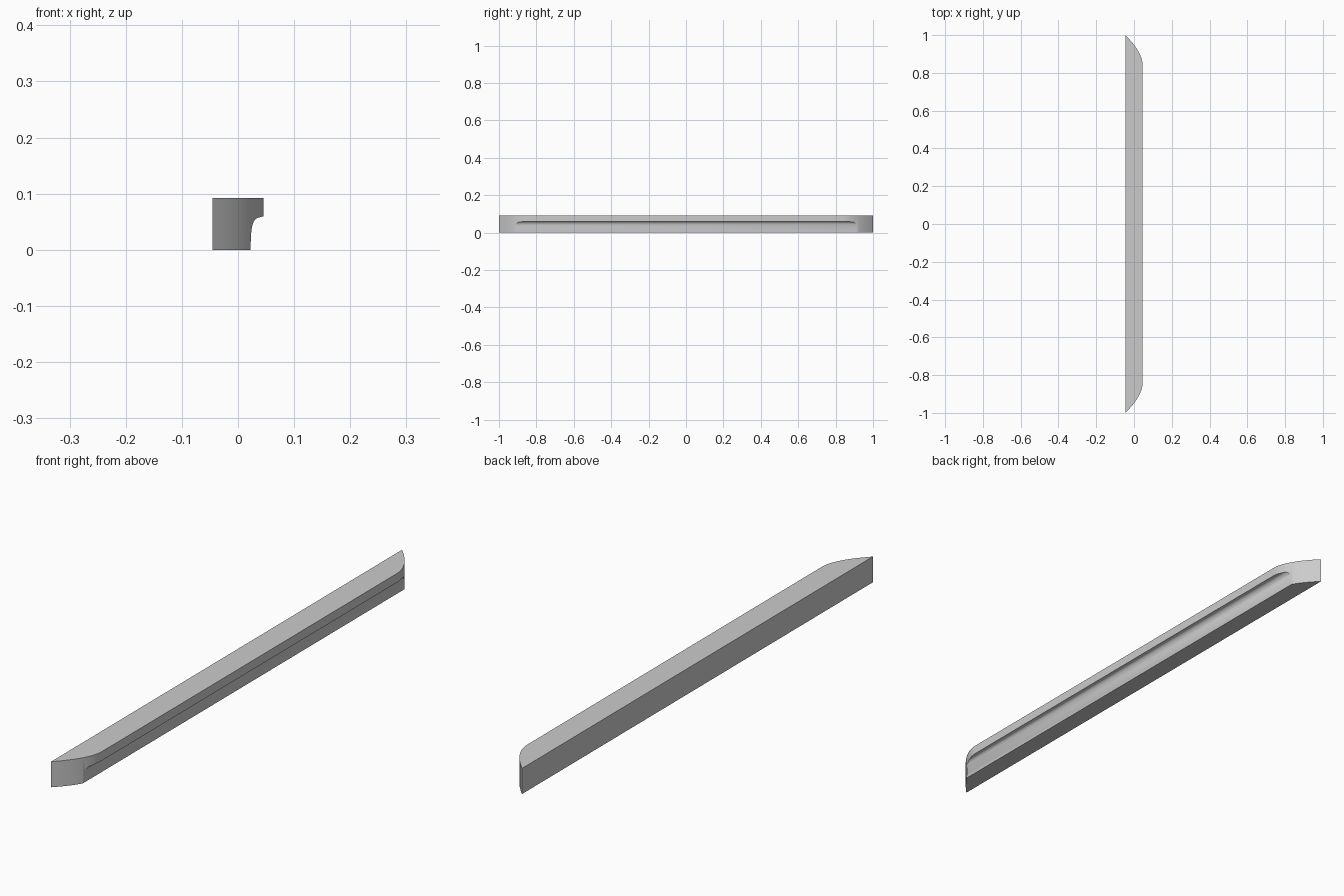
import bpy, bmesh

if "Cube" in bpy.data.objects:
    bpy.data.objects.remove(bpy.data.objects["Cube"])


def prism(name, pts, lift):
    """Extrude a closed outline of 3D points along the vector lift."""
    bm = bmesh.new()
    face = bm.faces.new([bm.verts.new(p) for p in pts])
    res = bmesh.ops.extrude_face_region(bm, geom=[face])
    verts = [g for g in res["geom"] if isinstance(g, bmesh.types.BMVert)]
    bmesh.ops.translate(bm, verts=verts, vec=lift)
    bmesh.ops.recalc_face_normals(bm, faces=bm.faces)
    mesh = bpy.data.meshes.new(name)
    bm.to_mesh(mesh)
    bm.free()
    obj = bpy.data.objects.new(name, mesh)
    bpy.context.collection.objects.link(obj)
    return obj


def bezier(a, b, c, n):
    return [tuple((1 - t) ** 2 * p + 2 * t * (1 - t) * q + t * t * r
                  for p, q, r in zip(a, b, c))
            for t in (i / n for i in range(n + 1))]


W, H = 0.0457, 0.0925

# Bar: plan outline with a straight back and rounded front corners
corner = bezier((-W, 1.0), (W, 0.909), (W, 0.84), 12)
outline = corner + [(x, -y) for x, y in reversed(corner)]
bar = prism("handle_bar", [(x, y, 0) for x, y in outline], (0, 0, H))

# Finger groove: hollow below the front lip, running the full length
scoop = ([(0.0215, -0.02), (0.022, 0.0)]
         + bezier((0.0235, 0.03), (0.0255, 0.056), (0.037, 0.0575), 8)
         + [(W, 0.060), (0.08, 0.0685), (0.08, -0.02)])
groove = prism("groove_cutter", [(x, -1.2, z) for x, z in scoop], (0, 2.4, 0))
groove.hide_render = True
groove.hide_viewport = False

mod = bar.modifiers.new("groove", 'BOOLEAN')
mod.operation = 'DIFFERENCE'
mod.solver = 'EXACT'
mod.object = groove
bpy.context.view_layer.objects.active = bar
bar.select_set(True)
bpy.ops.object.modifier_apply(modifier=mod.name)
bpy.data.objects.remove(groove)
bpy.ops.object.shade_smooth_by_angle()
